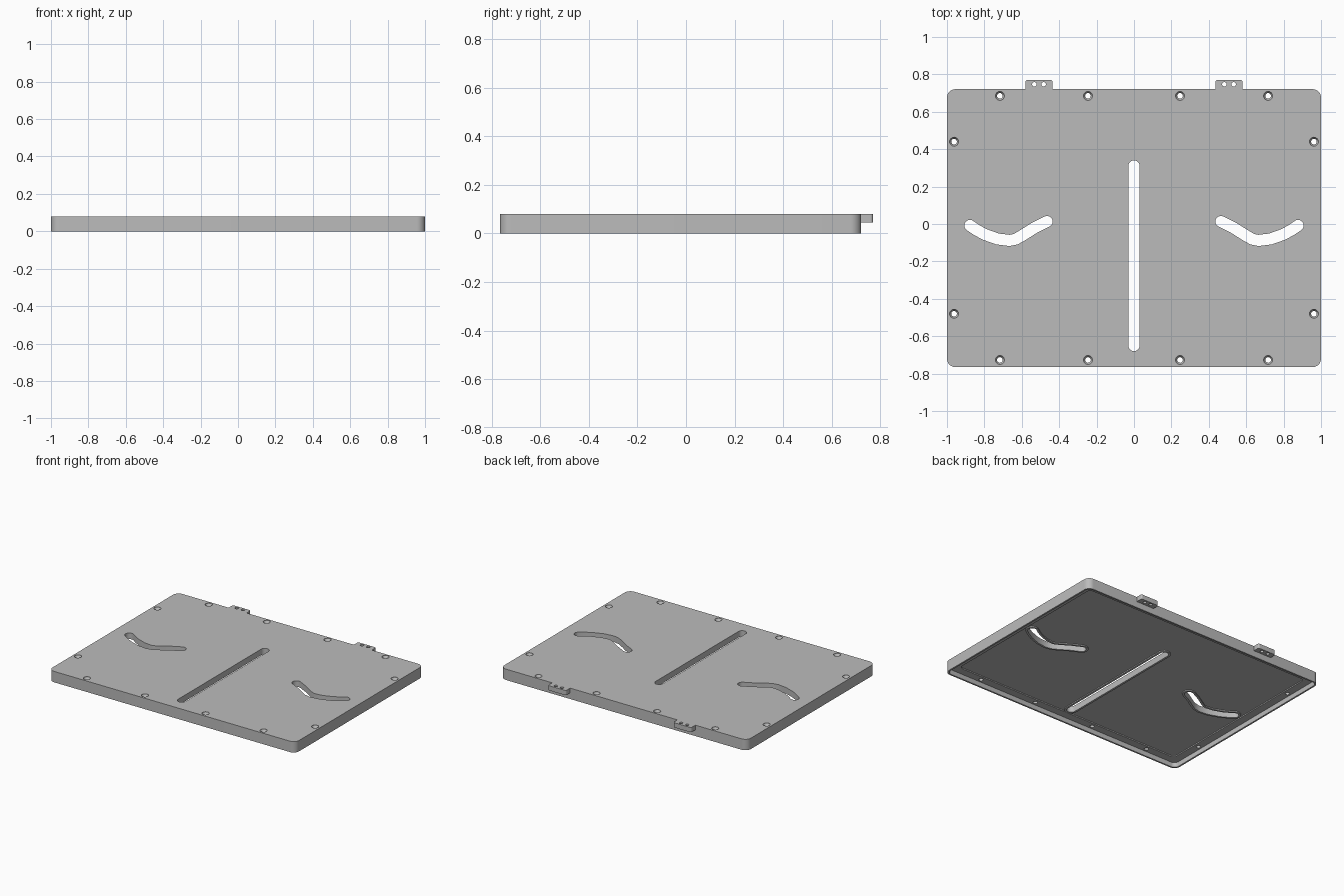
import bpy
import bmesh
from math import sin, cos, pi, atan2
from mathutils import Vector

if "Cube" in bpy.data.objects:
    bpy.data.objects.remove(bpy.data.objects["Cube"], do_unlink=True)

grey = bpy.data.materials.new("plain grey")
grey.use_nodes = True
grey.diffuse_color = (0.5, 0.5, 0.5, 1)
grey.node_tree.nodes["Principled BSDF"].inputs["Base Color"].default_value = (0.5, 0.5, 0.5, 1)

HEIGHT = 0.08
LEDGE = 0.035     # underside level of the screw ledge
FLOOR = 0.043     # underside level of the main panel
BACK, FRONT = 0.721, -0.765


def arc(centre, radius, start, end, steps):
    return [Vector((centre[0] + radius * cos(start + (end - start) * i / steps),
                    centre[1] + radius * sin(start + (end - start) * i / steps)))
            for i in range(steps + 1)]


def rounded_rect(x0, x1, y0, y1, r):
    corners = [(x1 - r, y1 - r), (x0 + r, y1 - r), (x0 + r, y0 + r), (x1 - r, y0 + r)]
    return [p for i, c in enumerate(corners)
            for p in arc(c, r, i * pi / 2, (i + 1) * pi / 2, 8)]


def body_outline(inset, r):
    return rounded_rect(-1 + inset, 1 - inset, FRONT + inset, BACK - inset, r)


def slot_outline(path, radius):
    """Thicken a path into a round-ended slot outline."""
    pts = [Vector(p) for p in path]
    left, right = [], []
    for i in range(1, len(pts) - 1):
        d = (pts[i + 1] - pts[i - 1]).normalized()
        n = Vector((-d.y, d.x)) * radius
        left.append(pts[i] + n)
        right.append(pts[i] - n)
    d0, d1 = pts[1] - pts[0], pts[-1] - pts[-2]
    a0, a1 = atan2(d0.y, d0.x), atan2(d1.y, d1.x)
    return (arc(pts[0], radius, a0 + pi / 2, a0 + 3 * pi / 2, 10) + right
            + arc(pts[-1], radius, a1 - pi / 2, a1 + pi / 2, 10) + left[::-1])


def finish(name, bm):
    bmesh.ops.recalc_face_normals(bm, faces=bm.faces)
    mesh = bpy.data.meshes.new(name)
    bm.to_mesh(mesh)
    bm.free()
    mesh.materials.append(grey)
    ob = bpy.data.objects.new(name, mesh)
    bpy.context.collection.objects.link(ob)
    return ob


def prism(name, outline, z0, z1):
    bm = bmesh.new()
    face = bm.faces.new([bm.verts.new((p.x, p.y, z0)) for p in outline])
    new = bmesh.ops.extrude_face_region(bm, geom=[face])["geom"]
    verts = [v for v in new if isinstance(v, bmesh.types.BMVert)]
    bmesh.ops.translate(bm, verts=verts, vec=(0, 0, z1 - z0))
    return finish(name, bm)


def lathe_cutter(x, y, profile):
    """Round cutter from (radius, height) pairs."""
    bm = bmesh.new()
    rings = [[bm.verts.new((x + r * cos(2 * pi * i / 24), y + r * sin(2 * pi * i / 24), z))
              for i in range(24)] for r, z in profile]
    bm.faces.new(rings[0])
    bm.faces.new(rings[-1])
    for a, b in zip(rings, rings[1:]):
        for i in range(24):
            j = (i + 1) % 24
            bm.faces.new((a[i], a[j], b[j], b[i]))
    return finish("hole_cutter", bm)


def cut(target, cutter):
    cutter.hide_render = True
    mod = target.modifiers.new("cut", "BOOLEAN")
    mod.operation = "DIFFERENCE"
    mod.solver = "EXACT"
    mod.object = cutter
    bpy.context.view_layer.objects.active = target
    bpy.ops.object.modifier_apply(modifier=mod.name)
    bpy.data.objects.remove(cutter, do_unlink=True)


def smooth(ob):
    bpy.ops.object.select_all(action="DESELECT")
    ob.select_set(True)
    bpy.context.view_layer.objects.active = ob
    bpy.ops.object.shade_smooth_by_angle(angle=0.5)


# Slot centre lines: one straight, two mirrored wings
wing = [(0.465, 0.013), (0.535, -0.022), (0.595, -0.06), (0.632, -0.081), (0.665, -0.088),
        (0.73, -0.08), (0.80, -0.055), (0.845, -0.03), (0.877, -0.008)]
slots = [[(0, -0.65), (0, 0.31)], wing, [(-x, y) for x, y in wing]]

# Cover panel with a shallow hollow underside
panel = prism("cover_panel", body_outline(0, 0.045), 0, HEIGHT)
cut(panel, prism("recess_cutter", body_outline(0.012, 0.033), -0.05, LEDGE))

# Deeper pocket inside the ledge, leaving a collar around each slot
pocket = prism("pocket_cutter", body_outline(0.07, 0.03), LEDGE - 0.02, FLOOR)
for path in slots:
    cut(pocket, prism("collar_cutter", slot_outline(path, 0.045), -0.1, 0.2))
cut(panel, pocket)
for path in slots:
    cut(panel, prism("slot_cutter", slot_outline(path, 0.03), -0.1, 0.2))

# Countersunk screw holes around the border
holes = [(x, y) for x in (0.717, 0.246) for y in (0.685, -0.727)]
holes += [(0.962, 0.44), (0.962, -0.48)]
for side in (-1, 1):
    for x, y in holes:
        cut(panel, lathe_cutter(side * x, y, [(0.015, -0.1), (0.015, 0.06),
                                              (0.024, HEIGHT - 0.005), (0.024, 0.15)]))
smooth(panel)

# Two drilled tabs on the back edge
for side, name in ((-1, "right_tab"), (1, "left_tab")):
    cx = side * 0.508
    tab = prism(name, rounded_rect(cx - 0.073, cx + 0.073, BACK - 0.006, 0.77, 0.012),
                FLOOR + 0.002, HEIGHT)
    # Square root block where the tab meets the panel
    root = [Vector((cx + dx, y)) for dx, y in ((-0.073, BACK - 0.005), (0.073, BACK - 0.005),
                                              (0.073, 0.74), (-0.073, 0.74))]
    block = prism("tab_root", root, FLOOR + 0.002, HEIGHT)
    mod = tab.modifiers.new("join", "BOOLEAN")
    mod.operation = "UNION"
    mod.solver = "EXACT"
    mod.object = block
    bpy.context.view_layer.objects.active = tab
    bpy.ops.object.modifier_apply(modifier=mod.name)
    bpy.data.objects.remove(block, do_unlink=True)
    for dx in (-0.025, 0.025):
        cut(tab, lathe_cutter(cx + dx, 0.747, [(0.012, -0.1), (0.012, 0.2)]))
    smooth(tab)
